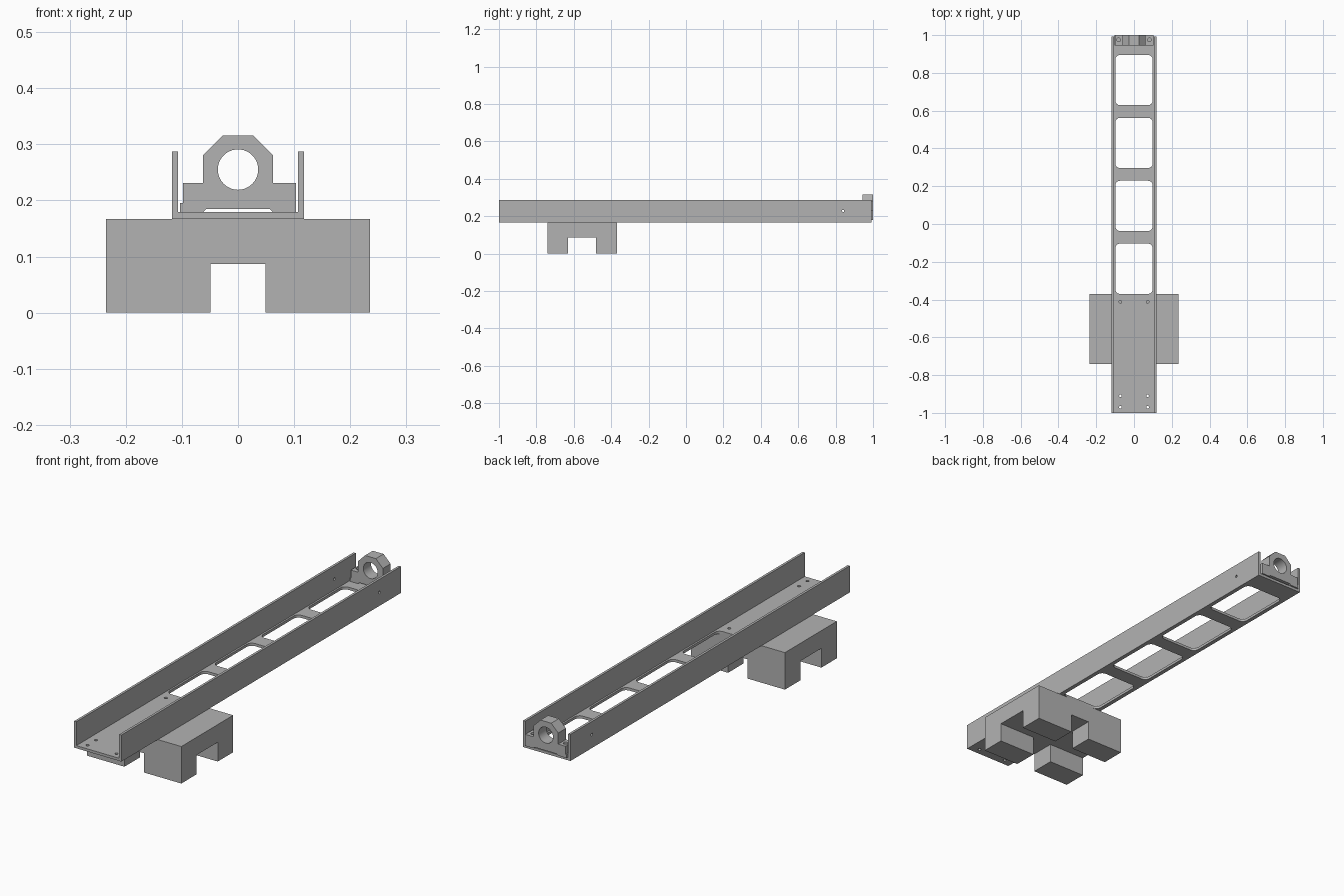
import bpy, bmesh, math
from mathutils import Matrix, Vector

cube = bpy.data.objects.get("Cube")
if cube:
    bpy.data.objects.remove(cube, do_unlink=True)

grey = bpy.data.materials.new("plain grey")
grey.use_nodes = True
grey.diffuse_color = (0.45, 0.45, 0.45, 1)
grey.node_tree.nodes["Principled BSDF"].inputs["Base Color"].default_value = grey.diffuse_color


def prism(name, points, start, end, axis="Y"):
    """Extrude an outline from start to end along an axis."""
    place = {"X": lambda u, v: (start, u, v),
             "Y": lambda u, v: (u, start, v),
             "Z": lambda u, v: (u, v, start)}[axis]
    bm = bmesh.new()
    face = bm.faces.new([bm.verts.new(place(u, v)) for u, v in points])
    moved = bmesh.ops.extrude_face_region(bm, geom=[face])["geom"]
    shift = Vector([end - start if a == axis else 0 for a in "XYZ"])
    bmesh.ops.translate(bm, vec=shift, verts=[g for g in moved if isinstance(g, bmesh.types.BMVert)])
    bmesh.ops.recalc_face_normals(bm, faces=bm.faces)
    mesh = bpy.data.meshes.new(name)
    bm.to_mesh(mesh)
    bm.free()
    mesh.materials.append(grey)
    obj = bpy.data.objects.new(name, mesh)
    bpy.context.collection.objects.link(obj)
    return obj


def rect(u0, u1, v0, v1):
    return [(u0, v0), (u1, v0), (u1, v1), (u0, v1)]


def circle(u, v, r, sides=16):
    angles = [2 * math.pi * i / sides for i in range(sides)]
    return [(u + r * math.cos(a), v + r * math.sin(a)) for a in angles]


def rounded(u0, u1, v0, v1, r, steps=6):
    points = []
    corners = [(u1 - r, v1 - r), (u0 + r, v1 - r), (u0 + r, v0 + r), (u1 - r, v0 + r)]
    for k, (u, v) in enumerate(corners):
        for i in range(steps + 1):
            a = math.pi / 2 * (k + i / steps)
            points.append((u + r * math.cos(a), v + r * math.sin(a)))
    return points


def cut(obj, points, start, end, axis):
    """Cut a straight hole through a part and discard the cutter."""
    cutter = prism("cutter", points, start, end, axis)
    cutter.hide_render = True
    mod = obj.modifiers.new("hole", "BOOLEAN")
    mod.operation = "DIFFERENCE"
    mod.solver = "EXACT"
    mod.object = cutter
    bpy.context.view_layer.objects.active = obj
    bpy.ops.object.modifier_apply(modifier=mod.name)
    bpy.data.objects.remove(cutter, do_unlink=True)


FLOOR, DECK, RIM = 0.167, 0.179, 0.287
OUT, INN = 0.118, 0.107

# U-shaped channel
half = [(OUT, FLOOR), (OUT, RIM), (INN, RIM), (INN, DECK)]
channel = prism("channel_rail", half + [(-x, z) for x, z in reversed(half)], -1, 0.993)

# Rounded windows in the channel floor
for i in range(4):
    y = -0.37 + i * 0.333
    cut(channel, rounded(-0.099, 0.099, y, y + 0.266, 0.025), 0.1, 0.25, "Z")

# Screw holes in the floor and the side walls
for x in (-0.072, 0.072):
    for y in (-0.97, -0.91, -0.412):
        cut(channel, circle(x, y, 0.007), 0.15, 0.2, "Z")
cut(channel, circle(0.84, 0.228, 0.006), -0.2, 0.2, "X")

# Mounting foot with crossing slots underneath
foot = prism("mounting_foot", rect(-0.235, 0.235, 0, FLOOR), -0.74, -0.37)
cut(foot, rect(-0.049, 0.049, -0.1, 0.087), -1, 0, "Y")
cut(foot, rect(-0.63, -0.48, -0.1, 0.087), -1, 1, "X")

# Bearing block at the rear end
outline = [(-0.103, DECK), (-0.062, DECK), (-0.056, 0.185), (0.056, 0.185), (0.062, DECK),
           (0.103, DECK), (0.103, 0.231), (0.062, 0.231), (0.062, 0.281), (0.027, 0.316),
           (-0.027, 0.316), (-0.062, 0.281), (-0.062, 0.231), (-0.098, 0.231),
           (-0.098, 0.195), (-0.103, 0.195)]
block = prism("bearing_block", outline, 0.945, 1)
cut(block, circle(0, 0.255, 0.036, 40), 0.9, 1.1, "Y")
for x in (-0.081, 0.081):
    cut(block, circle(x, 0.975, 0.01), 0.15, 0.25, "Z")

# Smooth the round holes while keeping edges crisp
for obj in (channel, block):
    bpy.ops.object.select_all(action="DESELECT")
    obj.select_set(True)
    bpy.context.view_layer.objects.active = obj
    bpy.ops.object.shade_smooth_by_angle(angle=math.radians(30))
